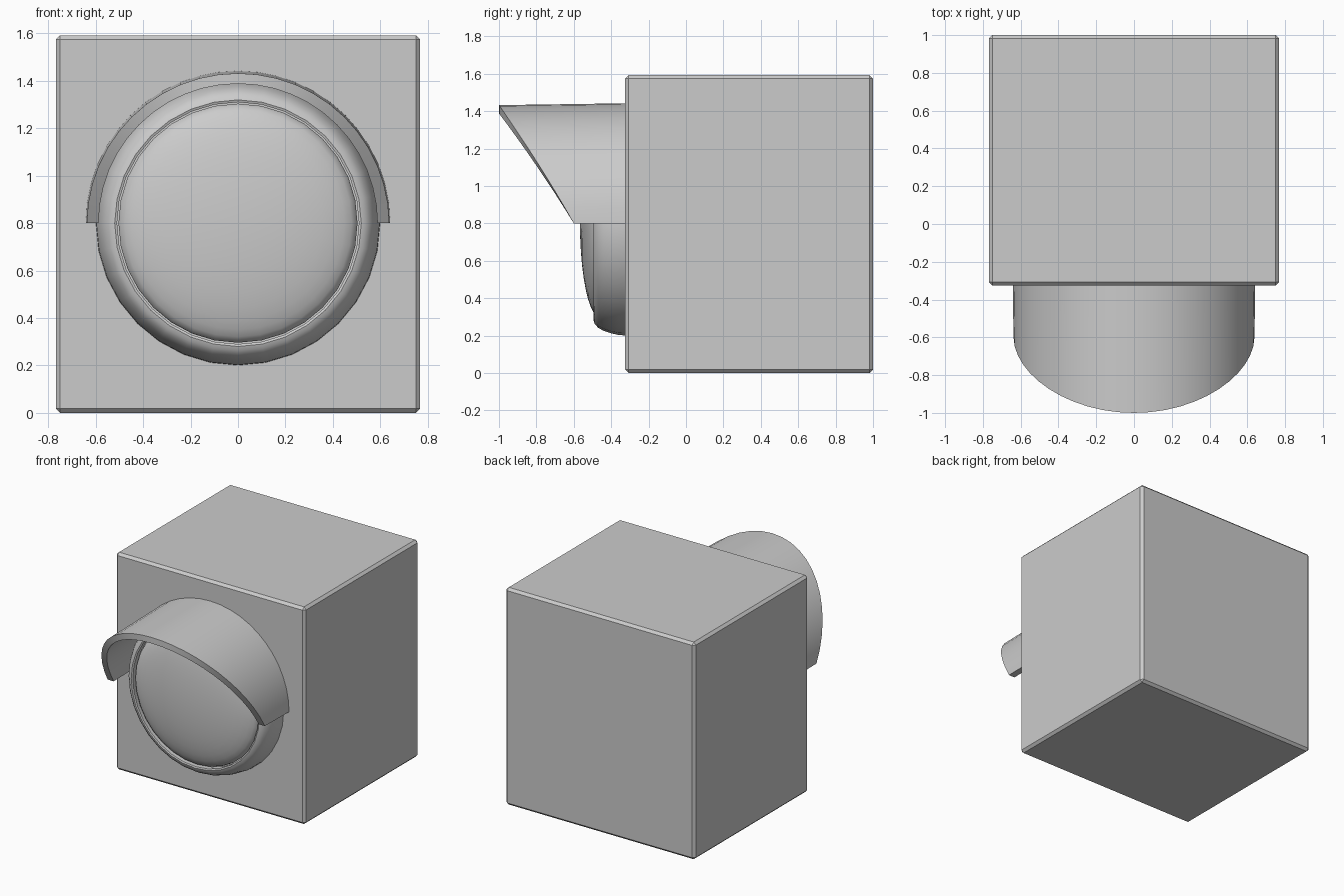
import bpy, bmesh, math

if "Cube" in bpy.data.objects:
    bpy.data.objects.remove(bpy.data.objects["Cube"])

CZ = 0.8       # height of the lamp axis
FRONT = -0.32  # front face of the housing


def finish(name, bm, angle=35):
    bmesh.ops.recalc_face_normals(bm, faces=bm.faces)
    me = bpy.data.meshes.new(name)
    bm.to_mesh(me)
    bm.free()
    ob = bpy.data.objects.new(name, me)
    bpy.context.collection.objects.link(ob)
    bpy.ops.object.select_all(action='DESELECT')
    ob.select_set(True)
    bpy.context.view_layer.objects.active = ob
    if angle:
        bpy.ops.object.shade_smooth_by_angle(angle=math.radians(angle))
    return ob


def lathe(name, profile, steps=32):
    """Spin (radius, y) points around the lamp axis."""
    bm = bmesh.new()
    vs = [bm.verts.new((r, y, CZ)) for r, y in profile]
    es = [bm.edges.new(p) for p in zip(vs, vs[1:])]
    bmesh.ops.spin(bm, geom=vs + es, cent=(0, 0, CZ), axis=(0, 1, 0),
                   angle=2 * math.pi, steps=steps)
    bmesh.ops.remove_doubles(bm, verts=bm.verts, dist=1e-4)
    return finish(name, bm)


# Housing: box with a small chamfer
bm = bmesh.new()
bmesh.ops.create_cube(bm, size=1)
for v in bm.verts:
    v.co = (v.co.x * 1.536, v.co.y * 1.325 + 0.3375, (v.co.z + 0.5) * 1.592)
bmesh.ops.bevel(bm, geom=bm.edges[:], offset=0.018, segments=1, affect='EDGES')
finish("housing", bm, 0)

# Rounded bezel around the lens
lathe("bezel", [(0.60, FRONT + 0.01), (0.597, -0.36), (0.588, -0.40), (0.575, -0.44),
                (0.558, -0.47), (0.538, -0.488), (0.52, -0.494), (0.51, -0.49),
                (0.51, -0.45)])

# Domed lens
dome = [(0.504 * math.sin(t), -0.46 - 0.107 * math.cos(t))
        for t in (math.pi / 2 * i / 10 for i in range(11))]
lathe("lens", dome)

# Visor: half-round hood with a slanted front edge
bm = bmesh.new()
N = 24
rings = []
for i in range(N + 1):
    a = math.pi * i / N
    c, s = math.cos(a), math.sin(a)
    tip = -0.6 - 0.4 * (0.9 * s + 0.1 * s * s)
    taper = 0.01 * (FRONT - tip) / 0.68
    rings.append([bm.verts.new((r * c, y, CZ + r * s)) for r, y in
                  ((0.642, FRONT + 0.01), (0.642 - taper, tip),
                   (0.588, tip), (0.595, FRONT + 0.01))])
for a, b in zip(rings, rings[1:]):
    for k in range(4):
        bm.faces.new((a[k], a[(k + 1) % 4], b[(k + 1) % 4], b[k]))
bm.faces.new(rings[0])
bm.faces.new(rings[-1])
finish("visor", bm)
